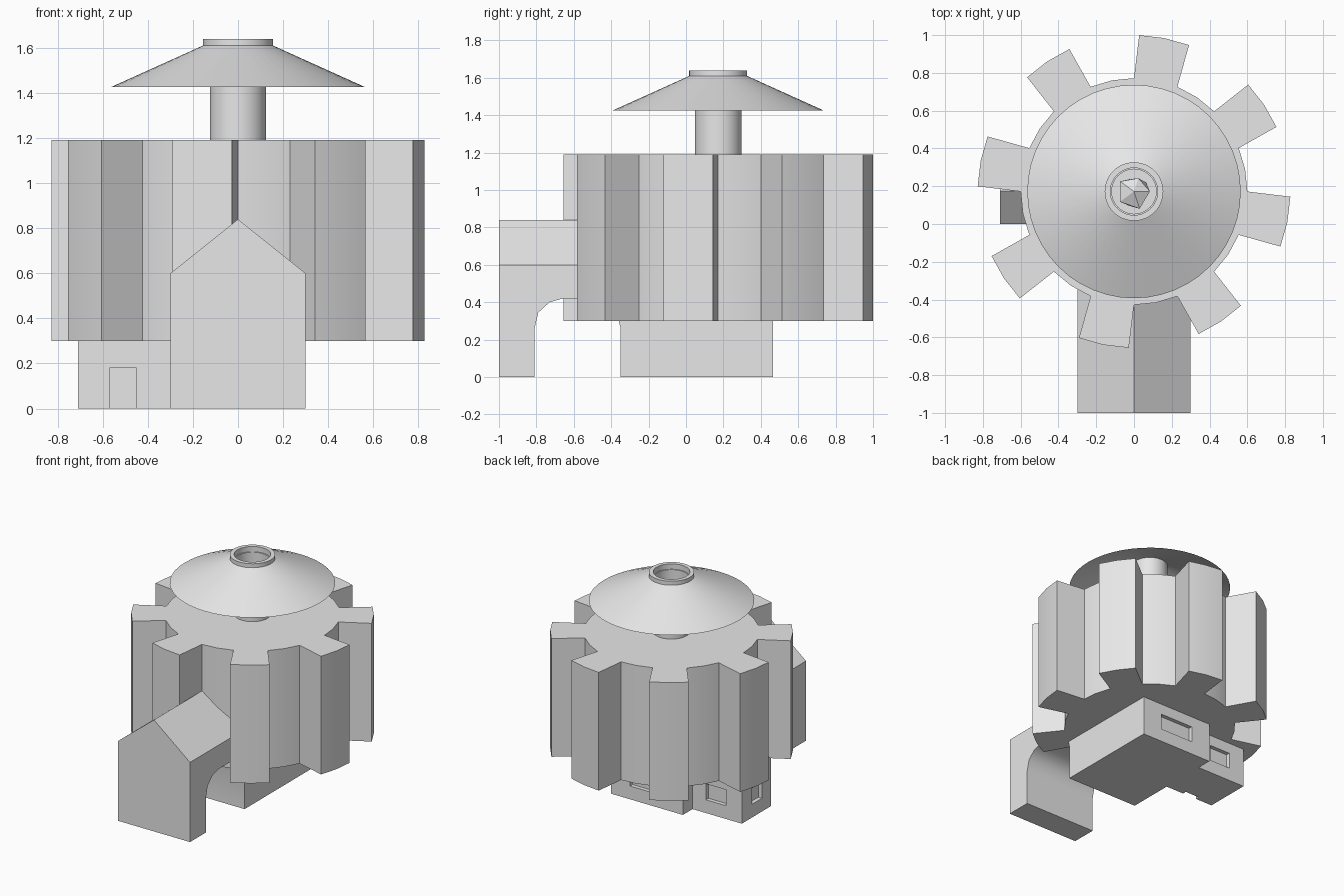
import bpy, bmesh, math, random
from mathutils import Vector

old = bpy.data.objects.get("Cube")
if old:
    bpy.data.objects.remove(old, do_unlink=True)

GREY = (0.8, 0.8, 0.8, 1)
mat = bpy.data.materials.new("plain_grey")
mat.use_nodes = True
mat.diffuse_color = GREY
mat.node_tree.nodes["Principled BSDF"].inputs["Base Color"].default_value = GREY

CY = 0.172  # y of the round body's axis


def finish(bm, name, smooth=None):
    bmesh.ops.recalc_face_normals(bm, faces=bm.faces)
    mesh = bpy.data.meshes.new(name)
    bm.to_mesh(mesh)
    bm.free()
    mesh.materials.append(mat)
    ob = bpy.data.objects.new(name, mesh)
    bpy.context.collection.objects.link(ob)
    if smooth:
        bpy.ops.object.select_all(action='DESELECT')
        ob.select_set(True)
        bpy.context.view_layer.objects.active = ob
        bpy.ops.object.shade_smooth_by_angle(angle=math.radians(smooth))
    return ob


def prism(points, offset):
    """Closed polygon pushed along an offset."""
    bm = bmesh.new()
    face = bm.faces.new([bm.verts.new(p) for p in points])
    new = bmesh.ops.extrude_face_region(bm, geom=[face], use_keep_orig=True)
    moved = [v for v in new["geom"] if isinstance(v, bmesh.types.BMVert)]
    bmesh.ops.translate(bm, verts=moved, vec=offset)
    return bm


def lathe(name, profile, steps=48):
    """Closed (radius, z) profile turned about the body's axis."""
    bm = bmesh.new()
    vs = [bm.verts.new((r, CY, z)) for r, z in profile]
    es = [bm.edges.new((vs[i - 1], vs[i])) for i in range(len(vs))]
    bmesh.ops.spin(bm, geom=vs + es, cent=(0, CY, 0), axis=(0, 0, 1),
                   angle=math.tau, steps=steps, use_duplicate=False)
    bmesh.ops.remove_doubles(bm, verts=bm.verts, dist=1e-4)
    return finish(bm, name, 35)


def recess(target, name, lo, hi):
    """Cut a box-shaped opening into the target."""
    bm = bmesh.new()
    bmesh.ops.create_cube(bm, size=1)
    lo, hi = Vector(lo), Vector(hi)
    for v in bm.verts:
        v.co = (lo + hi) / 2 + v.co * (hi - lo)
    cutter = finish(bm, name)
    cutter.hide_render = True
    cutter.hide_set(True)
    cutter.display_type = 'WIRE'
    mod = target.modifiers.new(name, 'BOOLEAN')
    mod.operation = 'DIFFERENCE'
    mod.solver = 'EXACT'
    mod.object = cutter


# Toothed round body: eight slightly flared teeth
ring = []
for k in range(8):
    for r, a in ((0.6, 0), (0.828, 1.9), (0.828, 11.25), (0.828, 20.6), (0.6, 22.5), (0.6, 33.75)):
        t = math.radians(67.5 + 45 * k + a)
        ring.append((r * math.cos(t), CY + r * math.sin(t), 0.30))
finish(prism(ring, (0, 0, 0.89)), "toothed_body", 30)

# Base and gabled porch in one side profile, with an arched passage
half_arch = [(-0.23, 0), (-0.23, 0.26), (-0.21, 0.345), (-0.15, 0.4), (-0.08, 0.42)]
arch = half_arch + [(-y, z) for y, z in reversed(half_arch)]
side = [(-1, 0)] + [(y - 0.58, z) for y, z in arch]
side += [(0.465, 0), (0.465, 0.32), (-0.2, 0.32), (-0.2, 0.84), (-1, 0.84)]
bm = prism([(-0.3, y, z) for y, z in side], (0.6, 0, 0))
for s in (-1, 1):
    cut = bmesh.ops.bisect_plane(bm, geom=bm.verts[:] + bm.edges[:] + bm.faces[:],
                                 plane_co=(0, 0, 0.84), plane_no=(0.24 * s, 0, 0.3),
                                 clear_outer=True)
    bmesh.ops.holes_fill(bm, edges=[e for e in bm.edges if e.is_boundary], sides=0)
bmesh.ops.remove_doubles(bm, verts=bm.verts, dist=1e-4)
porch = finish(bm, "base_and_porch", 35)
recess(porch, "back_window_cutter", (-0.14, 0.435, 0.10), (0.14, 0.6, 0.22))

# Small gabled side annex with door and windows
gable = [(0, 0), (0.35, 0), (0.35, 0.36), (0.175, 0.5), (0, 0.36)]
annex = finish(prism([(-0.71, y, z) for y, z in gable], (0.42, 0, 0)), "side_annex")
recess(annex, "door_cutter", (-0.57, -0.1, -0.1), (-0.45, 0.03, 0.18))
recess(annex, "annex_back_window_cutter", (-0.58, 0.32, 0.10), (-0.41, 0.5, 0.22))
recess(annex, "annex_side_window_cutter", (-0.8, 0.11, 0.10), (-0.68, 0.23, 0.22))

# Chimney pipe and conical cap with an open rim
lathe("chimney_pipe", [(0.125, 1.18), (0.125, 1.6), (0.118, 1.6), (0.118, 1.18)])
lathe("chimney_cap", [(0.125, 1.64), (0.155, 1.64), (0.155, 1.61), (0.565, 1.425), (0.125, 1.6)])

# Rough lump deep in the chimney
random.seed(4)
bm = bmesh.new()
bmesh.ops.create_icosphere(bm, subdivisions=1, radius=0.1)
for v in bm.verts:
    v.co = v.co * random.uniform(0.75, 1.1) + Vector((0, CY, 1.24))
finish(bm, "chimney_lump")
